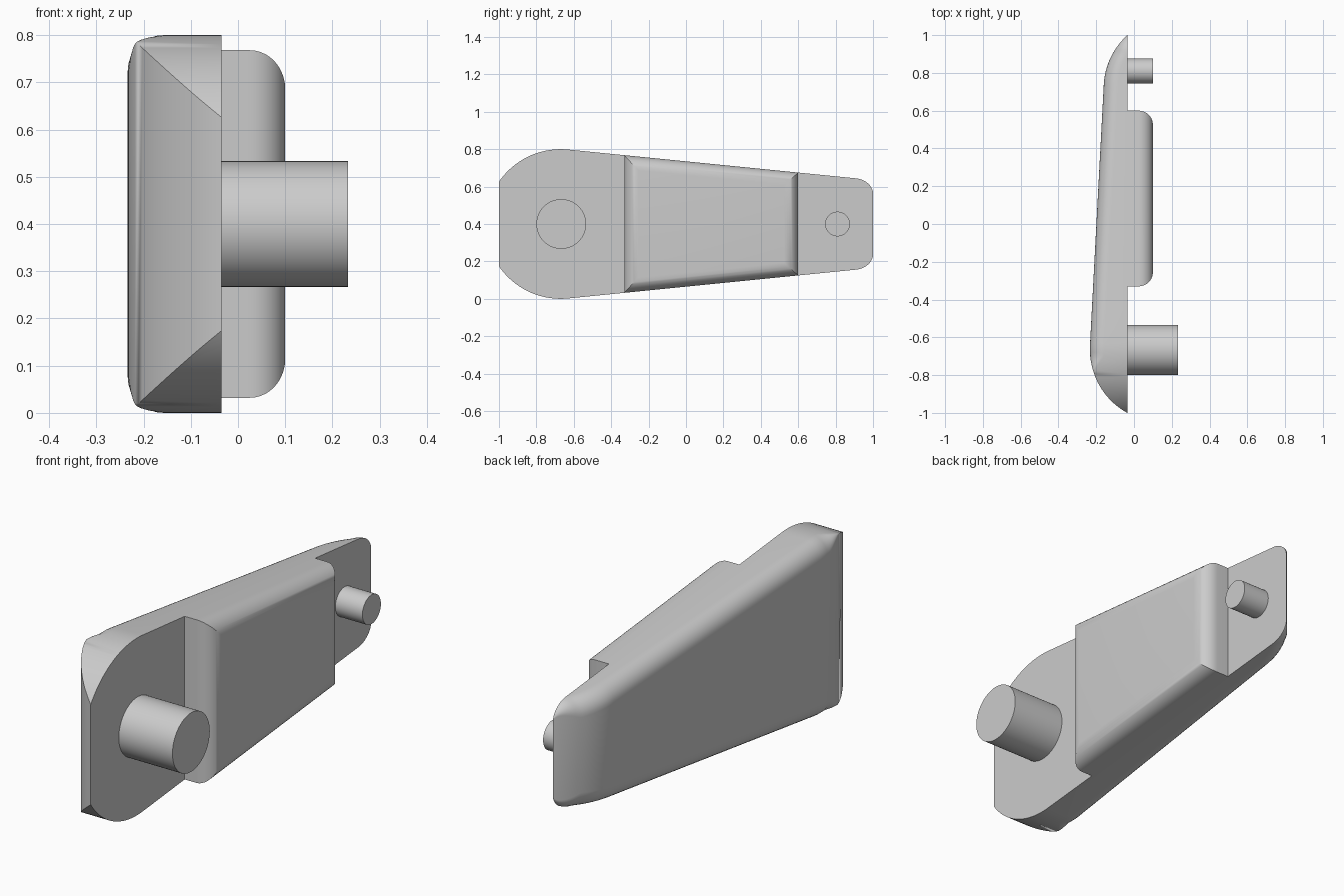
import bpy, bmesh, math

cube = bpy.data.objects.get("Cube")
if cube:
    bpy.data.objects.remove(cube, do_unlink=True)

grey = bpy.data.materials.new("plain grey")
grey.use_nodes = True
COLOUR = (0.6, 0.6, 0.6, 1)
grey.diffuse_color = COLOUR
grey.node_tree.nodes["Principled BSDF"].inputs["Base Color"].default_value = COLOUR

SEAT = -0.035   # plane where the plate meets the pad and pegs
MID = 0.4       # height of the symmetry plane


def loft(name, rings):
    """Skin a list of equal-length closed rings and cap both ends."""
    bm = bmesh.new()
    rows = [[bm.verts.new(p) for p in ring] for ring in rings]
    n = len(rows[0])
    for a, b in zip(rows, rows[1:]):
        for i in range(n):
            j = (i + 1) % n
            bm.faces.new((a[i], a[j], b[j], b[i]))
    bm.faces.new(rows[0])
    bm.faces.new(rows[-1])
    bmesh.ops.remove_doubles(bm, verts=bm.verts, dist=0.0002)
    bmesh.ops.recalc_face_normals(bm, faces=bm.faces)
    mesh = bpy.data.meshes.new(name)
    bm.to_mesh(mesh)
    bm.free()
    obj = bpy.data.objects.new(name, mesh)
    bpy.context.collection.objects.link(obj)
    finish(obj)


def finish(obj):
    obj.data.materials.clear()
    obj.data.materials.append(grey)
    bpy.ops.object.select_all(action='DESELECT')
    obj.select_set(True)
    bpy.context.view_layer.objects.active = obj
    bpy.ops.object.shade_smooth_by_angle(angle=math.radians(30))


def sag(distance, radius):
    return radius - math.sqrt(max(radius ** 2 - distance ** 2, 0))


def taper(y):
    return 0.402 - 0.1 * (y + 0.67)


def half_height(y):
    if y < -0.63:
        return math.sqrt(0.16 - (y + 0.67) ** 2)
    t = min(max((y - 0.91) / 0.09, 0), 1)
    return taper(y) - 0.072 * sag(t, 1)


def outer_x(y):
    x = -0.233 + 0.053 * (y + 0.64)
    x += sag(max(-0.64 - y, 0), 0.407) + sag(max(y - 0.74, 0), 0.36)
    return min(x, SEAT)


# Plate: flat seat, curved ends, rounded long edges that fade out at the front
def plate_section(y):
    h, x = half_height(y), outer_x(y)
    fade = min(max((y + 0.78) / 0.08, 0), 1)
    r = min(0.075 * fade, SEAT - x)
    arc = [math.pi / 2 * i / 8 for i in range(9)]
    upper = [(x + r - r * math.sin(a), h - r + r * math.cos(a)) for a in arc]
    half = [(SEAT, h)] + upper
    pts = half + [(px, -pz) for px, pz in reversed(half)]
    return [(px, y, MID + pz) for px, pz in pts]


STEPS = 24
quarter = [math.pi / 2 * i / STEPS for i in range(STEPS + 1)]
stations = [-1 + 0.37 * (1 - math.cos(a)) for a in quarter]
stations += [-0.63 + 1.37 * i / 8 for i in range(1, 8)]
stations += [0.74 + 0.26 * math.sin(a) for a in quarter]
loft("plate", [plate_section(y) for y in stations])


# Raised pad: tapered block with rounded, mitred top edges
def pad_ring(x, inset):
    y0, y1 = -0.33 + inset, 0.6 - inset
    h0, h1 = taper(y0) - inset, taper(y1) - inset
    return [(x, y0, MID - h0), (x, y1, MID - h1),
            (x, y1, MID + h1), (x, y0, MID + h0)]


R = 0.075
angles = [math.pi / 2 * i / 10 for i in range(11)]
loft("raised_pad", [pad_ring(SEAT, 0)] +
     [pad_ring(0.1 - R + R * math.sin(a), R * (1 - math.cos(a))) for a in angles])


# Pegs
def peg(name, y, radius, tip):
    bpy.ops.mesh.primitive_cylinder_add(
        vertices=64, radius=radius, depth=tip - SEAT,
        location=((tip + SEAT) / 2, y, MID), rotation=(0, math.pi / 2, 0))
    obj = bpy.context.object
    obj.name = name
    finish(obj)


peg("large_peg", -0.667, 0.133, 0.233)
peg("small_peg", 0.81, 0.066, 0.1)
